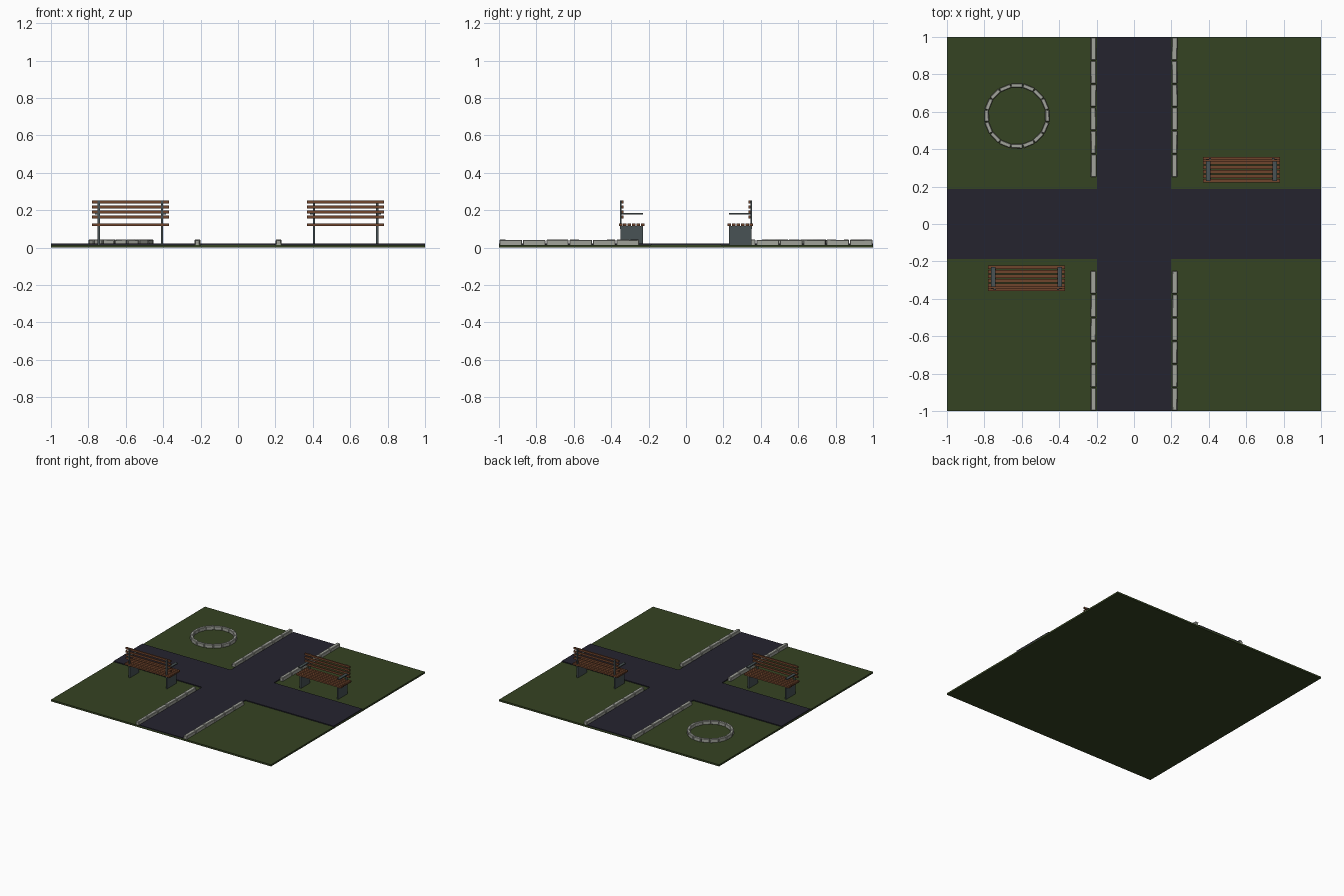
import bpy, bmesh, math, random
from mathutils import Matrix, Vector

if "Cube" in bpy.data.objects:
    bpy.data.objects.remove(bpy.data.objects["Cube"])

random.seed(4)


def material(name, rgb):
    m = bpy.data.materials.new(name)
    m.diffuse_color = (*rgb, 1)
    m.use_nodes = True
    m.node_tree.nodes["Principled BSDF"].inputs["Base Color"].default_value = m.diffuse_color
    return m


GRASS = material("grass green", (0.036, 0.056, 0.016))
ROAD = material("dark asphalt", (0.018, 0.017, 0.028))
STONE = material("pale stone", (0.36, 0.37, 0.33))
WOOD = material("brown wood", (0.16, 0.058, 0.025))
METAL = material("grey metal", (0.065, 0.085, 0.09))


def add_box(bm, lo, hi, matrix=None, bevel=0.0, jitter=0.0):
    """Add one box between two corners, optionally bevelled and roughened."""
    lo, hi = Vector(lo), Vector(hi)
    part = bmesh.new()
    bmesh.ops.create_cube(part, size=1)
    for v in part.verts:
        v.co = Vector([(lo[i] + hi[i]) / 2 + v.co[i] * (hi[i] - lo[i]) for i in range(3)])
        if jitter:
            v.co.x += random.uniform(-jitter, jitter)
            if v.co.z > (lo.z + hi.z) / 2:
                v.co.z += random.uniform(-jitter, 0)
    if bevel:
        bmesh.ops.bevel(part, geom=part.edges[:], offset=bevel, segments=1, affect='EDGES')
    if matrix:
        part.transform(matrix)
    tmp = bpy.data.meshes.new("tmp")
    part.to_mesh(tmp)
    part.free()
    bm.from_mesh(tmp)
    bpy.data.meshes.remove(tmp)


def finish(name, bm, mat):
    me = bpy.data.meshes.new(name)
    bm.to_mesh(me)
    bm.free()
    me.materials.append(mat)
    ob = bpy.data.objects.new(name, me)
    bpy.context.collection.objects.link(ob)
    return ob


# Lawn slab
bm = bmesh.new()
add_box(bm, (-1, -1, 0), (1, 1, 0.014))
finish("lawn", bm, GRASS)

# Crossing paths as one cross-shaped slab
bm = bmesh.new()
a, b, top = 0.197, 0.186, 0.021
outline = [(-a, -1), (a, -1), (a, -b), (1, -b), (1, b), (a, b),
           (a, 1), (-a, 1), (-a, b), (-1, b), (-1, -b), (-a, -b)]
face = bm.faces.new([bm.verts.new((x, y, 0.008)) for x, y in outline])
ext = bmesh.ops.extrude_face_region(bm, geom=[face])
for v in ext["geom"]:
    if isinstance(v, bmesh.types.BMVert):
        v.co.z = top
bmesh.ops.recalc_face_normals(bm, faces=bm.faces[:])
finish("paths", bm, ROAD)

# Kerb stones along the four arms of the main path
for sx, side in ((-1, "left"), (1, "right")):
    for sy, end in ((-1, "front"), (1, "back")):
        bm = bmesh.new()
        for i in range(6):
            y0, y1 = 0.252 + i * 0.125, 0.252 + i * 0.125 + 0.12
            xc = sx * 0.217
            add_box(bm, (xc - 0.014, min(sy * y0, sy * y1), 0.012),
                    (xc + 0.014, max(sy * y0, sy * y1), 0.043),
                    bevel=0.003, jitter=0.002)
        finish(f"kerb_{side}_{end}", bm, STONE)

# Ring of stones round the flower bed
bm = bmesh.new()
N = 16
for i in range(N):
    mat = (Matrix.Translation((-0.626, 0.578, 0))
           @ Matrix.Rotation(2 * math.pi * i / N, 4, 'Z'))
    add_box(bm, (0.151, -0.031, 0.012), (0.173, 0.031, 0.043), mat, 0.003, 0.001)
finish("stone_ring", bm, STONE)


def bench(tag, matrix):
    """Bench facing -y in its own frame, centred on x = 0, y = 0."""
    # Seat and back slats
    bm = bmesh.new()
    for i in range(6):
        y = -0.068 + i * 0.0235
        add_box(bm, (-0.205, y, 0.115), (0.205, y + 0.0185, 0.128), matrix)
    finish("seat_slats_" + tag, bm, WOOD)
    bm = bmesh.new()
    for z in (0.156, 0.183, 0.21, 0.237):
        add_box(bm, (-0.205, 0.044, z), (0.205, 0.054, z + 0.016), matrix)
    finish("back_slats_" + tag, bm, WOOD)
    # Metal side panels, back posts and arm rests
    bm = bmesh.new()
    for s in (-1, 1):
        x = s * 0.169
        add_box(bm, (x - 0.006, -0.062, 0.012), (x + 0.006, 0.058, 0.115), matrix)
        add_box(bm, (x - 0.006, 0.053, 0.1), (x + 0.006, 0.061, 0.253), matrix)
        xa = s * 0.178
        add_box(bm, (xa - 0.012, -0.062, 0.178), (xa + 0.012, 0.056, 0.186), matrix)
    finish("bench_frame_" + tag, bm, METAL)


bench("right", Matrix.Translation((0.575, 0.291, 0)))
bench("left", Matrix.Translation((-0.575, -0.291, 0)) @ Matrix.Rotation(math.pi, 4, 'Z'))
